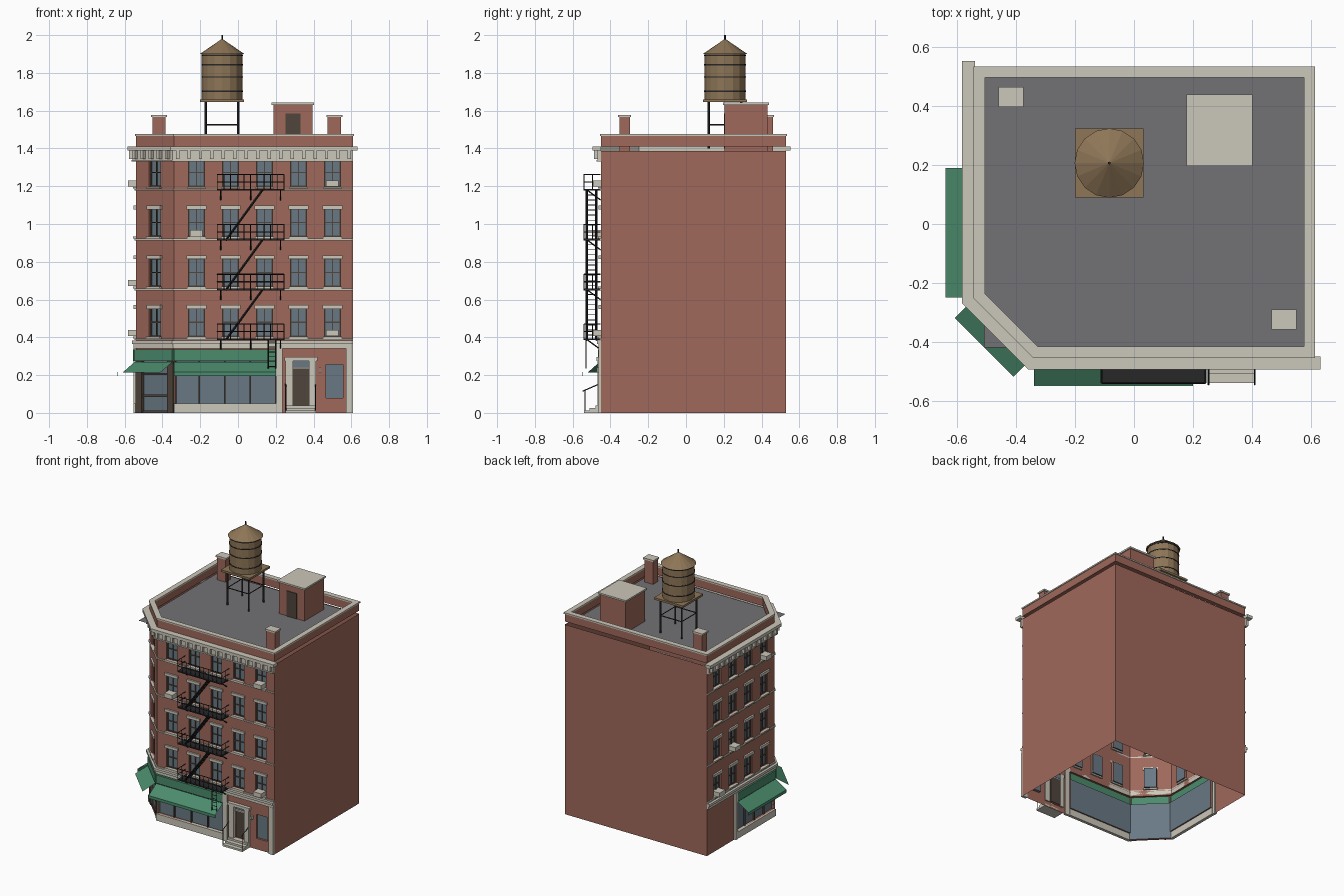
import bpy, bmesh, math
from mathutils import Matrix, Vector

if "Cube" in bpy.data.objects:
    bpy.data.objects.remove(bpy.data.objects["Cube"])

COL = dict(brick=(.35, .14, .105), cream=(.6, .57, .49), roof=(.17, .17, .18), green=(.07, .26, .15),
           glass=(.14, .19, .23), wood=(.27, .18, .095), iron=(.02, .02, .022), door=(.08, .06, .045))
MATS = {}
for k, c in COL.items():
    MATS[k] = bpy.data.materials.new(k)
    MATS[k].diffuse_color = (*c, 1)
parts = {}


def part(name, mat):
    if name not in parts:
        parts[name] = (bmesh.new(), mat)
    return parts[name][0]


def quad(name, mat, pts):
    bm = part(name, mat)
    bm.faces.new([bm.verts.new(p) for p in pts])


def box(name, mat, x, y, z, M=Matrix()):
    c = [(a + b) / 2 for a, b in (x, y, z)]
    s = [abs(b - a) for a, b in (x, y, z)]
    bmesh.ops.create_cube(part(name, mat), size=1, matrix=M @ Matrix.Translation(c) @ Matrix.Diagonal((*s, 1)))


def cone(name, mat, x, y, z0, z1, r0, r1, n=16):
    bmesh.ops.create_cone(part(name, mat), cap_ends=True, segments=n, radius1=r0, radius2=r1, depth=z1 - z0,
                          matrix=Matrix.Translation((x, y, (z0 + z1) / 2)))


def bar(name, mat, p, q, r=.003):
    p, q = Vector(p), Vector(q)
    rot = (q - p).to_track_quat('Z', 'Y').to_matrix().to_4x4()
    bmesh.ops.create_cone(part(name, mat), cap_ends=True, segments=4, radius1=r, radius2=r,
                          depth=(q - p).length, matrix=Matrix.Translation((p + q) / 2) @ rot)


def band(name, mat, path, d0, d1, z0, z1, closed=False):
    """Rectangular section swept along a plan path with mitred corners; d is outward."""
    P, n, rings, bm = [Vector(p) for p in path], len(path), [], part(name, mat)
    for i in range(n):
        dirs = []
        if closed or i > 0:
            dirs.append((P[i] - P[i - 1]).normalized())
        if closed or i < n - 1:
            dirs.append((P[(i + 1) % n] - P[i]).normalized())
        nm = [Vector((d.y, -d.x)) for d in dirs]
        m = sum(nm, Vector((0, 0))).normalized()
        m = m / m.dot(nm[0])
        rings.append([bm.verts.new((*(P[i] + m * d), z)) for d, z in ((d0, z0), (d1, z0), (d1, z1), (d0, z1))])
    for i in range(n if closed else n - 1):
        a, b = rings[i], rings[(i + 1) % n]
        for j in range(4):
            bm.faces.new((a[j], a[(j + 1) % 4], b[(j + 1) % 4], b[j]))
    if not closed:
        bm.faces.new(rings[0][::-1])
        bm.faces.new(rings[-1])


# Facade frames: local x along wall, local -y outward
def frame(a, b):
    u = (Vector(b) - Vector(a)).normalized()
    M = Matrix(((u.x, -u.y, 0, a[0]), (u.y, u.x, 0, a[1]), (0, 0, 1, 0), (0, 0, 0, 1)))
    return M, (Vector(b) - Vector(a)).length


A, B, C, D, E = (-.54, .53), (-.54, -.25), (-.34, -.45), (.61, -.45), (.61, .53)
LEFT, CORNER, FRONT = frame(A, B), frame(B, C), frame(C, D)
FLOORS = [.385 + .264 * k for k in range(4)]
TOP = 1.387


def wall(name, fr, holes, depth=.02):
    M, L = fr
    us = sorted({0, L, *[h[i] for h in holes for i in (0, 1)]})
    zs = sorted({0, TOP, *[h[i] for h in holes for i in (2, 3)]})
    for u0, u1 in zip(us, us[1:]):
        for z0, z1 in zip(zs, zs[1:]):
            u, z = (u0 + u1) / 2, (z0 + z1) / 2
            if not any(h[0] < u < h[1] and h[2] < z < h[3] for h in holes):
                quad(name, 'brick', [M @ Vector(p) for p in ((u0, 0, z0), (u1, 0, z0), (u1, 0, z1), (u0, 0, z1))])
    for a, b, c, d in holes:
        ring = [(a, c), (a, d), (b, d), (b, c)]
        for (p, q), (r, s) in zip(ring, ring[1:] + ring[:1]):
            quad(name, 'brick', [M @ Vector(v) for v in ((p, 0, q), (r, 0, s), (r, depth, s), (p, depth, q))])


def window(M, u, f):
    a, b, z0, z1 = u - .043, u + .043, f + .02, f + .17
    box('window_glass', 'glass', (a, b), (.016, .02), (z0, z1), M)
    for x in (a, u - .003, b - .006):
        box('window_frames', 'door', (x, x + .006), (.01, .017), (z0, z1), M)
    for z in (z0, (z0 + z1) / 2 - .003, z1 - .006):
        box('window_frames', 'door', (a, b), (.01, .017), (z, z + .006), M)
    box('lintels', 'cream', (u - .052, u + .052), (-.012, .002), (z1 - .005, z1 + .015), M)
    box('sills', 'cream', (u - .05, u + .05), (-.015, .01), (z0 - .01, z0), M)


def shop(M, u0, u1, panes, base):
    box('shop_glass', 'glass', (u0, u1), (.016, .02), (base, .275), M)
    for i in range(panes + 1):
        u = u0 + (u1 - u0) * i / panes
        box('shop_mullions', 'door', (max(u0, u - .004), min(u1, u + .004)), (.004, .018), (base, .275), M)
    box('shop_signs', 'green', (u0, u1), (-.015, .005), (.275, .335), M)
    if base:
        box('shop_base', 'cream', (u0, u1), (-.012, .01), (0, base), M)
    quad('awnings', 'green', [M @ Vector(p) for p in ((u0, -.01, .27), (u1, -.01, .27), (u1, -.098, .215), (u0, -.098, .215))])
    if base:
        box('awnings', 'green', (u0, u1), (-.1, -.097), (.195, .216), M)


# Walls, windows and shop fronts
acs = {'front': [(0, 2), (4, 0), (4, 3)], 'left': [(3, 3), (1, 1), (0, 0)], 'corner': []}
extra = {'front': [(0, .54, .05, .335), (.63, .715, .04, .28), (.805, .895, .08, .255)],
         'left': [(.34, .78, .05, .335)], 'corner': [(0, CORNER[1], 0, .335)]}
cols = {'front': [.12 + .18 * i for i in range(5)], 'left': [.12 + .18 * i for i in range(4)], 'corner': [CORNER[1] / 2]}
for nm, fr in (('front', FRONT), ('left', LEFT), ('corner', CORNER)):
    M = fr[0]
    wall(nm + '_wall', fr, extra[nm] + [(u - .043, u + .043, f + .02, f + .17) for u in cols[nm] for f in FLOORS])
    for u in cols[nm]:
        for f in FLOORS:
            window(M, u, f)
    for c, k in acs[nm]:
        u, z = cols[nm][c], FLOORS[k] + .022
        box('air_conditioners', 'cream', (u - .033, u + .033), (-.043, .015), (z, z + .032), M)
wall('right_wall', frame(D, E), [])
wall('back_wall', frame(E, A), [])
shop(FRONT[0], 0, .54, 4, .05)
shop(LEFT[0], .34, .78, 4, .05)
shop(CORNER[0], 0, CORNER[1], 1, 0)

# Corner door: dark posts and rails
M, L = CORNER
for x in ((.0, .045), (L - .045, L)):
    box('corner_door_posts', 'door', x, (-.004, .014), (0, .275), M)
for z in (.0, .085, .2):
    box('corner_door_rails', 'door', (.045, L - .045), (.006, .016), (z, z + .012), M)

# Piers, entrance surround, door and side window
M = FRONT[0]
for x in ((.54, .575), (.912, .95)):
    box('piers', 'cream', x, (-.014, .005), (0, .345), M)
box('piers', 'cream', (.315, .34), (-.014, .005), (0, .345), LEFT[0])
for x in ((.592, .63), (.715, .753)):
    box('door_surround', 'cream', x, (-.018, .01), (.04, .28), M)
box('door_surround', 'cream', (.585, .76), (-.025, .01), (.275, .295), M)
box('door_surround', 'cream', (.63, .715), (.0, .018), (.233, .243), M)
box('entrance_door', 'door', (.63, .715), (.012, .02), (.04, .235), M)
box('transom', 'glass', (.63, .715), (.014, .02), (.242, .276), M)
box('side_window', 'glass', (.805, .895), (.014, .02), (.08, .255), M)
box('wall_lamp', 'cream', (.768, .78), (-.02, 0), (.215, .24), M)

# Entrance steps and handrails
for i in range(3):
    box('steps', 'cream', (.592, .753), (-.09 + .03 * i, 0), (.0133 * i, .0133 * (i + 1)), M)
for x in (.253, .41):
    bar('handrails', 'iron', (x, -.535, 0), (x, -.535, .12))
    bar('handrails', 'iron', (x, -.465, .03), (x, -.465, .15))
    bar('handrails', 'iron', (x, -.547, .115), (x, -.455, .155))

# Horizontal bands, cornice with brackets, parapet
street = [A, B, C, D]
band('ground_cornice', 'cream', street, 0, .012, .342, .365)
band('ground_cornice', 'cream', street, 0, .022, .365, .382)
for f in FLOORS:
    band('string_courses', 'cream', street, 0, .008, f, f + .009)
ext = [(-.54, .553), B, C, (.633, -.45)]
band('cornice', 'cream', street, 0, .018, 1.333, 1.39)
band('cornice', 'cream', street, 0, .024, 1.33, 1.34)
band('cornice', 'cream', ext, 0, .045, 1.388, 1.41)
for (M, L), n in ((FRONT, 16), (LEFT, 13), (CORNER, 5)):
    for i in range(n):
        u = .02 + (L - .04) * i / (n - 1)
        box('cornice_brackets', 'cream', (u - .009, u + .009), (-.038, -.015), (1.345, 1.389), M)
loop = [A, B, C, D, E]
band('parapet', 'brick', loop, -.03, 0, 1.41, 1.466, True)
band('parapet_cap', 'cream', loop, -.033, .005, 1.466, 1.476, True)

# Flat roof deck
quad('roof', 'roof', [(-.51, -.42, 1.4), (.58, -.42, 1.4), (.58, .5, 1.4), (-.51, .5, 1.4)])

# Roof bulkhead and chimneys
box('bulkhead', 'brick', (.187, .395), (.205, .432), (1.385, 1.63))
box('bulkhead_cap', 'cream', (.178, .403), (.197, .44), (1.63, 1.642))
box('bulkhead_door', 'door', (.252, .332), (.2, .21), (1.4, 1.585))
for x, y in ((-.418, .432), (.51, -.325)):
    box('chimneys', 'brick', (x - .035, x + .035), (y - .028, y + .028), (1.385, 1.566))
    box('chimney_caps', 'cream', (x - .042, x + .042), (y - .034, y + .034), (1.566, 1.578))

# Water tower
tx, ty = -.084, .207
cone('water_tank', 'wood', tx, ty, 1.66, 1.905, .108, .108)
cone('tank_roof', 'wood', tx, ty, 1.9, 1.978, .118, .004)
cone('tank_finial', 'iron', tx, ty, 1.965, 2.0, .005, .005, 6)
for z in (1.7, 1.775, 1.84, 1.89):
    cone('tank_hoops', 'iron', tx, ty, z, z + .006, .1105, .1105)
box('tank_platform', 'wood', (tx - .117, tx + .117), (ty - .117, ty + .117), (1.645, 1.66))
legs = [(tx + .086 * sx, ty + .086 * sy) for sx, sy in ((-1, -1), (1, -1), (1, 1), (-1, 1))]
for p, q in zip(legs, legs[1:] + legs[:1]):
    bar('tank_legs', 'iron', (*p, 1.4), (*p, 1.645), .007)
    bar('tank_braces', 'iron', (*p, 1.525), (*q, 1.525), .004)

# Fire escape: platforms, railings, brackets, stairs, drop ladder
x0, x1, y0, y1 = -.11, .243, -.54, -.452
for k, f in enumerate(FLOORS):
    box('escape_platforms', 'iron', (x0, x1), (y0, y1), (f, f + .009))
    for h in (.045, .085):
        for p, q in (((x0, y1), (x0, y0)), ((x0, y0), (x1, y0)), ((x1, y0), (x1, y1))):
            bar('escape_rails', 'iron', (*p, f + h), (*q, f + h))
    for i in range(11):
        x = x0 + (x1 - x0) * i / 10
        bar('escape_balusters', 'iron', (x, y0, f), (x, y0, f + .085), .0022)
    for x in (x0, x1):
        bar('escape_balusters', 'iron', (x, -.495, f), (x, -.495, f + .085), .0022)
    for x in (x0 + .018, .067, x1 - .018):
        bar('escape_brackets', 'iron', (x, y1, f - .05), (x, y0 + .02, f), .0035)
    if k < 3:
        for y in (-.525, -.475):
            bar('escape_stairs', 'iron', (-.065, y, f), (.13, y, f + .268), .006)
        for i in range(1, 10):
            x, z = -.065 + .0195 * i, f + .0268 * i
            box('escape_treads', 'iron', (x - .008, x + .008), (-.525, -.475), (z - .002, z + .002))
for x in (.16, .2):
    bar('drop_ladder', 'iron', (x, -.53, .235), (x, -.53, .39))
for i in range(6):
    bar('drop_ladder', 'iron', (.16, -.53, .245 + .026 * i), (.2, -.53, .245 + .026 * i), .0022)

# Turn the collected geometry into named objects
for name, (bm, mat) in parts.items():
    if name.endswith('_wall'):
        bmesh.ops.remove_doubles(bm, verts=bm.verts, dist=1e-5)
    elif name != 'roof':
        bmesh.ops.recalc_face_normals(bm, faces=bm.faces)
    me = bpy.data.meshes.new(name)
    bm.to_mesh(me)
    bm.free()
    me.materials.append(MATS[mat])
    bpy.context.collection.objects.link(bpy.data.objects.new(name, me))

for m in bpy.data.materials:
    if m.users and not m.is_grease_pencil:
        m.use_nodes = True
        m.node_tree.nodes["Principled BSDF"].inputs["Base Color"].default_value = m.diffuse_color
